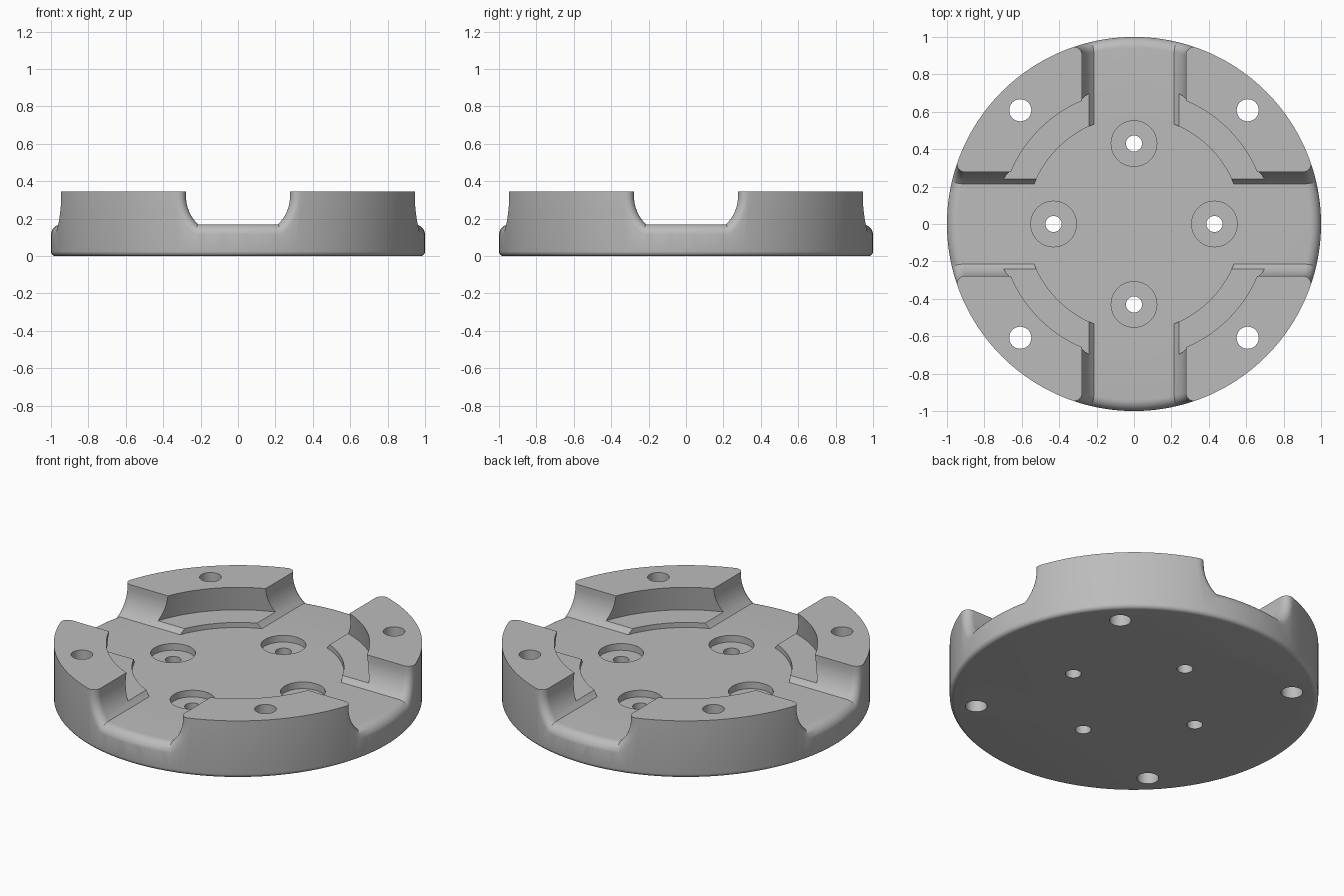
import bpy, bmesh
from math import sin, cos, pi, sqrt, radians
from mathutils import Matrix

if "Cube" in bpy.data.objects:
    bpy.data.objects.remove(bpy.data.objects["Cube"], do_unlink=True)

TOP, FLOOR, LEDGE = 0.345, 0.17, 0.20
FILLET = 0.06


def lathe(bm, profile, x=0, y=0, steps=64):
    """Revolve (radius, z) points around a vertical axis and cap both ends."""
    part = bmesh.new()
    verts = [part.verts.new((r, 0, z)) for r, z in profile]
    edges = [part.edges.new(pair) for pair in zip(verts, verts[1:])]
    bmesh.ops.spin(part, geom=verts + edges, axis=(0, 0, 1), cent=(0, 0, 0),
                   angle=2 * pi, steps=steps)
    bmesh.ops.remove_doubles(part, verts=part.verts, dist=1e-5)
    bmesh.ops.holes_fill(part, edges=[e for e in part.edges if e.is_boundary], sides=0)
    bmesh.ops.translate(part, verts=part.verts, vec=(x, y, 0))
    append(bm, part)


def append(bm, part):
    bmesh.ops.recalc_face_normals(part, faces=part.faces)
    mesh = bpy.data.meshes.new("part")
    part.to_mesh(mesh)
    part.free()
    bm.from_mesh(mesh)
    bpy.data.meshes.remove(mesh)


def channel(bm, angle):
    """Flared radial channel whose section widens into a fillet at the rim."""
    radius, start = 0.21, 0.32
    # Half section: (y, z, offset y, offset z)
    half = [(0.278, 0.45, 1, 0)]
    for i in range(9):
        a = radians(45.6) * i / 8
        half.append((0.068 + radius * cos(a), start - radius * sin(a), cos(a), -sin(a)))
    half[-1] = (0.215, FLOOR, 0.41, -1)
    half += [(0.215 * k / 4, FLOOR, 0, -1) for k in (3, 2, 1)]
    section = half + [(0, FLOOR, 0, -1)] + [(-y, z, -u, w) for y, z, u, w in reversed(half)]

    part = bmesh.new()

    def ring(d, x_of):
        pts = [(y + u * d, z + w * d) for y, z, u, w in section]
        return [part.verts.new((x_of(y), y, z)) for y, z in pts]

    rings = [ring(0, lambda y: 0.4)]
    for i in range(11):
        t = pi / 2 * i / 10
        rings.append(ring(FILLET * (1 - cos(t)),
                          lambda y: sqrt(1 - y * y) + 0.001 - FILLET * (1 - sin(t))))
    rings.append(ring(FILLET, lambda y: 1.2))
    n = len(section)
    for a, b in zip(rings, rings[1:]):
        for j in range(n):
            k = (j + 1) % n
            part.faces.new((a[j], a[k], b[k], b[j]))
    part.faces.new(rings[0])
    part.faces.new(rings[-1])
    bmesh.ops.rotate(part, verts=part.verts, cent=(0, 0, 0),
                     matrix=Matrix.Rotation(angle, 3, 'Z'))
    append(bm, part)


def finish(bm, name):
    mesh = bpy.data.meshes.new(name)
    bm.to_mesh(mesh)
    bm.free()
    obj = bpy.data.objects.new(name, mesh)
    bpy.context.collection.objects.link(obj)
    return obj


# Round body with a softened bottom edge
bm = bmesh.new()
r = 0.025
edge = [(1 - r + r * sin(a), r - r * cos(a)) for a in (pi / 2 * i / 5 for i in range(6))]
lathe(bm, edge + [(1, TOP)], steps=160)
body = finish(bm, "flange_body")

# Stepped central recess, slightly undercut above the ledge
bm = bmesh.new()
lathe(bm, [(0.575, FLOOR), (0.575, LEDGE), (0.738, LEDGE), (0.715, TOP), (0.707, 0.4)], steps=128)
recess = finish(bm, "recess_cutter")

# Four radial channels
bm = bmesh.new()
for q in range(4):
    channel(bm, q * pi / 2)
channels = finish(bm, "channel_cutter")

# Counterbored inner holes and plain outer holes
bm = bmesh.new()
for q in range(4):
    a = q * pi / 2
    lathe(bm, [(0.043, -0.1), (0.043, 0.13), (0.122, 0.13), (0.122, 0.3)],
          0.43 * cos(a), 0.43 * sin(a), 48)
    lathe(bm, [(0.059, -0.1), (0.059, 0.5)],
          0.86 * cos(a + pi / 4), 0.86 * sin(a + pi / 4), 48)
holes = finish(bm, "hole_cutter")

# Cut the body
bpy.ops.object.select_all(action='DESELECT')
bpy.context.view_layer.objects.active = body
body.select_set(True)
for cutter in (recess, channels, holes):
    cutter.hide_render = True
    mod = body.modifiers.new(cutter.name, 'BOOLEAN')
    mod.operation = 'DIFFERENCE'
    mod.solver = 'EXACT'
    mod.object = cutter
    bpy.ops.object.modifier_apply(modifier=mod.name)
    bpy.data.objects.remove(cutter, do_unlink=True)

# Plain grey metal
grey = bpy.data.materials.new("plain_grey")
grey.use_nodes = True
colour = (0.5, 0.5, 0.5, 1)
grey.diffuse_color = colour
grey.node_tree.nodes["Principled BSDF"].inputs["Base Color"].default_value = colour
body.data.materials.clear()
body.data.materials.append(grey)
for face in body.data.polygons:
    face.material_index = 0
bpy.ops.object.shade_smooth_by_angle(angle=radians(25))
